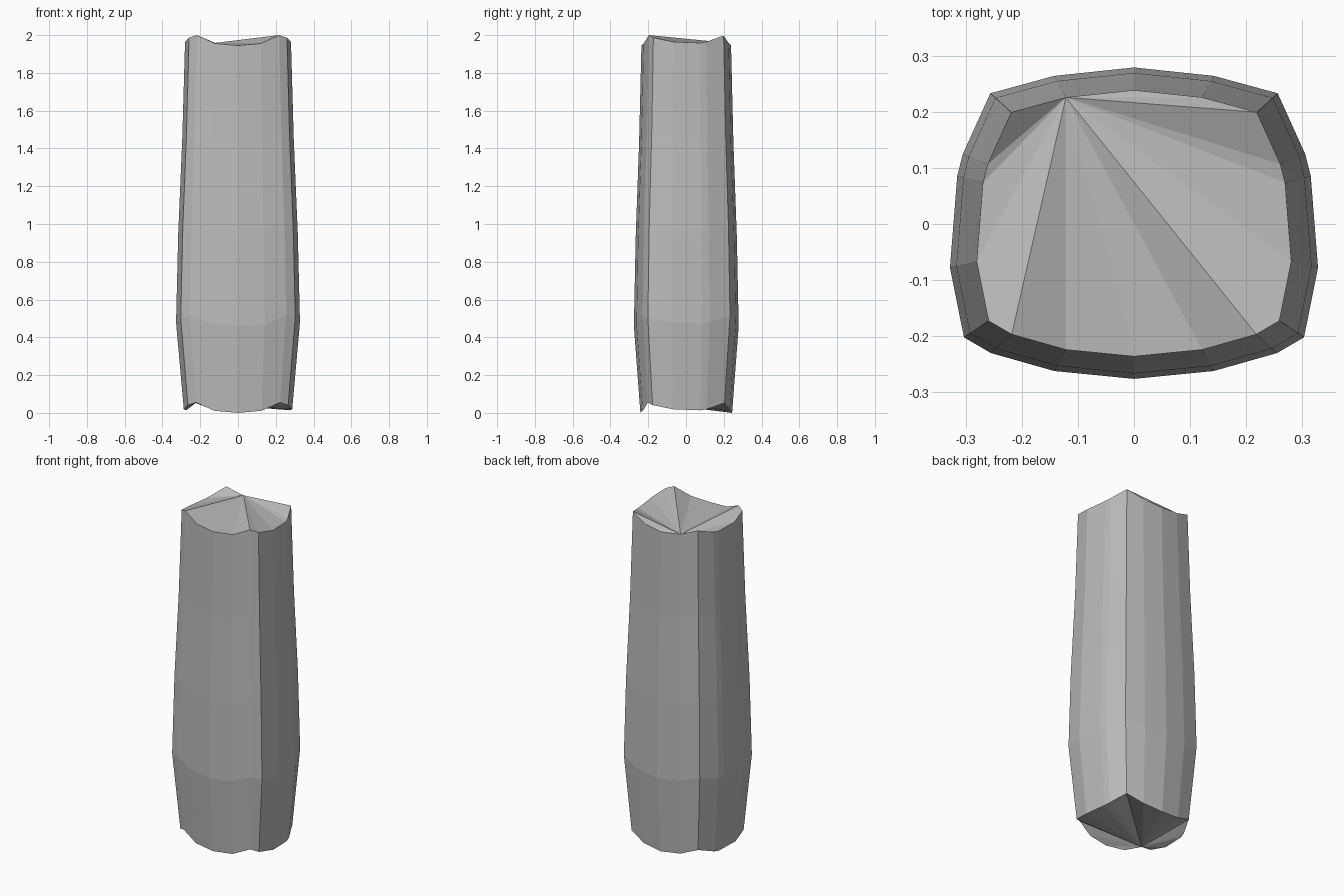
import bpy, bmesh

cube = bpy.data.objects.get("Cube")
if cube:
    bpy.data.objects.remove(cube)

stone = bpy.data.materials.new("plain_grey")
stone.use_nodes = True
grey = (0.5, 0.5, 0.5, 1)
stone.diffuse_color = grey
stone.node_tree.nodes["Principled BSDF"].inputs["Base Color"].default_value = grey

# Half outline from front centre to back centre: x, y, corner lift
half = [(0, -0.276, 0), (0.142, -0.262, 0.2), (0.255, -0.23, 1),
        (0.303, -0.202, 0.75), (0.328, -0.078, 0.35), (0.315, 0.086, 0.25),
        (0.305, 0.125, 0.35), (0.256, 0.233, 0.95), (0.142, 0.264, 0.25),
        (0, 0.279, 0)]
outline = half + [(-x, y, lift) for x, y, lift in half[-2:0:-1]]

# Levels of the column: height, scale
levels = [(0.0, 0.875), (0.46, 1), (0.93, 0.965), (1.43, 0.9), (1.945, 0.855)]

bm = bmesh.new()
rings = [[bm.verts.new((x * s, y * s, z + 0.055 * lift)) for x, y, lift in outline]
         for z, s in levels]
n = len(outline)

# Side walls
for low, high in zip(rings, rings[1:]):
    for i in range(n):
        j = (i + 1) % n
        bm.faces.new((low[i], low[j], high[j], high[i]))


# Fan-shaped end caps, each spreading from one rim point
def fan(ring, apex):
    for k in range(1, n - 1):
        bm.faces.new((ring[apex], ring[(apex + k) % n], ring[(apex + k + 1) % n]))


fan(rings[-1], 10)
fan(rings[0], n - 2)
bmesh.ops.recalc_face_normals(bm, faces=bm.faces)

mesh = bpy.data.meshes.new("column")
bm.to_mesh(mesh)
bm.free()
mesh.materials.append(stone)
column = bpy.data.objects.new("column", mesh)
bpy.context.scene.collection.objects.link(column)
